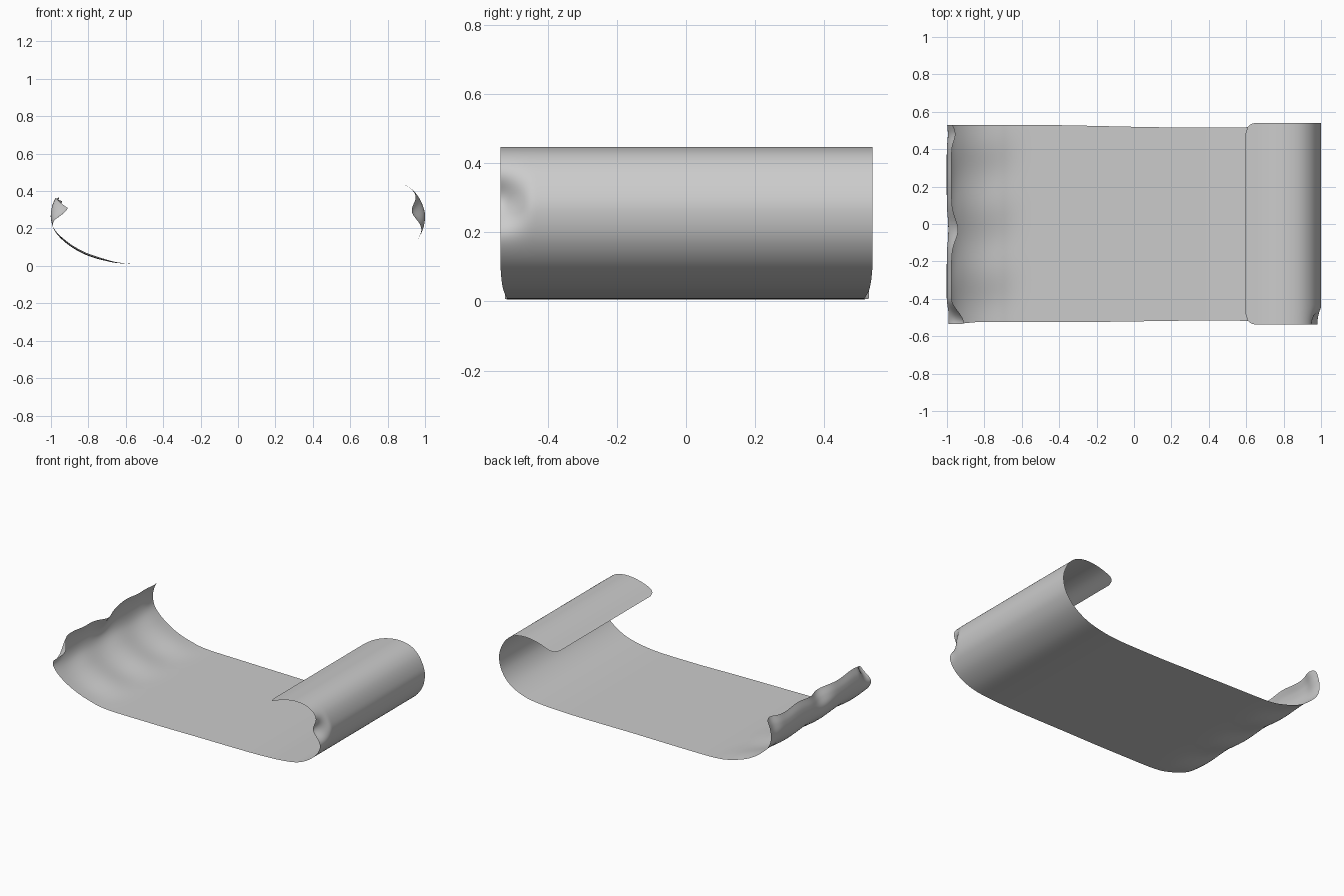
import bpy, math
from mathutils import Vector

cube = bpy.data.objects.get("Cube")
if cube:
    bpy.data.objects.remove(cube)


def smooth(a, b, v):
    t = max(0.0, min(1.0, (v - a) / (b - a)))
    return t * t * (3 - 2 * t)


def bump(v, centre, width):
    return math.exp(-((v - centre) / width) ** 2)


def spline(points, steps):
    """Smooth curve through the points."""
    p = [Vector(q) for q in points]
    p = [2 * p[0] - p[1]] + p + [2 * p[-1] - p[-2]]
    out = []
    for a, b, c, d in zip(p, p[1:], p[2:], p[3:]):
        for i in range(steps):
            t = i / steps
            out.append(0.5 * (2 * b + (c - a) * t + (2 * a - 5 * b + 4 * c - d) * t * t
                              + (3 * b - a - 3 * c + d) * t ** 3))
    return out + [p[-2]]


# Side profile, from the low curled end to the large rolled end
profile = spline([(-0.975, 0.36), (-0.995, 0.31), (-1.0, 0.25), (-0.975, 0.18),
                  (-0.91, 0.115), (-0.82, 0.062), (-0.72, 0.03), (-0.6, 0.012),
                  (-0.3, 0.008), (0, 0.007), (0.3, 0.005), (0.55, 0.008),
                  (0.7, 0.02), (0.82, 0.045), (0.92, 0.1), (0.98, 0.175),
                  (1.0, 0.26), (0.985, 0.33), (0.945, 0.395), (0.885, 0.435),
                  (0.8, 0.447), (0.7, 0.43), (0.595, 0.388)], 8)
COLS = 80
lengths = [0.0]
for a, b in zip(profile, profile[1:]):
    lengths.append(lengths[-1] + (b - a).length)
total = lengths[-1]


def inset(d, r):
    """Narrowing that rounds a sheet corner of radius r."""
    return 0 if d >= r else r - math.sqrt(r * r - (r - d) ** 2)


verts, faces = [], []
for p, s in zip(profile, lengths):
    rolled = smooth(0.4, 0.85, s - 1.35)
    back = 0.53 - 0.014 * smooth(-0.6, 0.3, p.x) + 0.024 * rolled
    front = -0.523 + 0.006 * smooth(-0.2, 0.3, p.x) - 0.02 * rolled
    front -= 0.012 * (1 - smooth(-0.98, -0.8, p.x))
    trim = inset(total - s, 0.06) + inset(s, 0.02)
    for j in range(COLS + 1):
        u = j / COLS
        u = 0.5 - 0.5 * math.cos(math.pi * u)
        y = front + trim + (back - front - 2 * trim) * u
        x, z = p
        if x < -0.5:
            # Wavy rim, folded corner and soft creases
            w = smooth(0.2, 0.36, z)
            corner = smooth(-0.40, -0.53, y)
            x += w * (0.035 * bump(y, -0.03, 0.08) + 0.02 * bump(y, 0.48, 0.05)
                      + 0.065 * corner)
            z -= w * (0.045 * corner + 0.02 * bump(y, -0.03, 0.1)
                      + 0.006 * math.sin(y * 22))
            crease = smooth(-0.55, -0.8, x) * (1 - smooth(0.12, 0.25, z))
            z += 0.006 * crease * (1 + math.sin(y * 18))
        elif x > 0.85:
            # Dent in the front rim of the roll
            k = bump(z, 0.29, 0.065) * smooth(-0.44, -0.54, y)
            x -= 0.068 * k
        verts.append((x, y, max(z, 0)))
row = COLS + 1
for i in range(len(profile) - 1):
    for j in range(COLS):
        a = i * row + j
        faces.append((a, a + row, a + row + 1, a + 1))

mesh = bpy.data.meshes.new("curled_sheet")
mesh.from_pydata(verts, [], faces)
mesh.shade_smooth()
sheet = bpy.data.objects.new("curled_sheet", mesh)
bpy.context.collection.objects.link(sheet)

# Plain grey
grey = bpy.data.materials.new("light_grey")
grey.use_nodes = True
colour = (0.6, 0.6, 0.6, 1)
grey.diffuse_color = colour
grey.node_tree.nodes["Principled BSDF"].inputs["Base Color"].default_value = colour
mesh.materials.append(grey)
